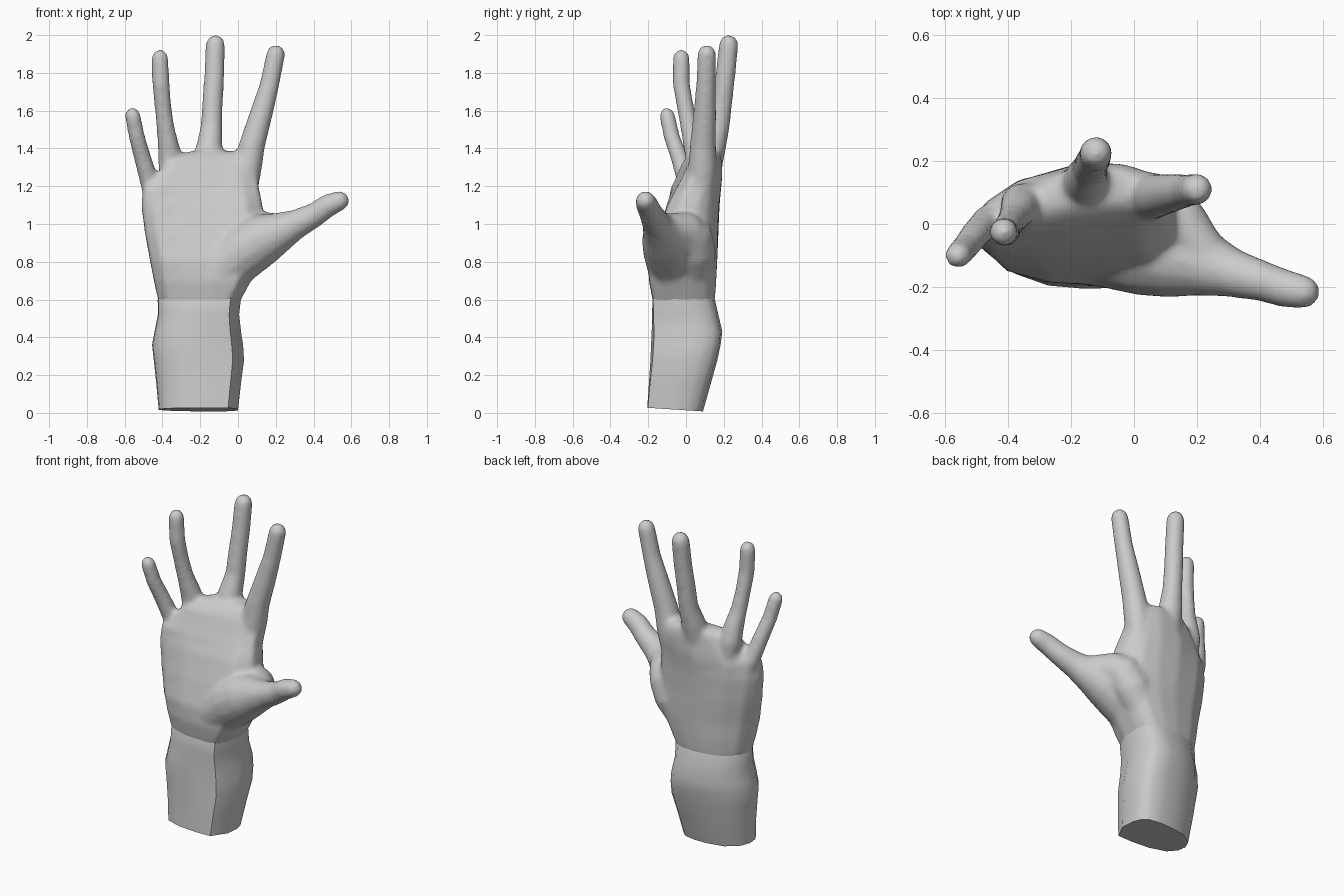
import bpy, bmesh, math
from mathutils import Vector

if "Cube" in bpy.data.objects:
    bpy.data.objects.remove(bpy.data.objects["Cube"])

skin = bpy.data.materials.new("plain grey")
skin.diffuse_color = (0.6, 0.6, 0.6, 1)
skin.use_nodes = True
skin.node_tree.nodes["Principled BSDF"].inputs["Base Color"].default_value = skin.diffuse_color


def skin_rings(bm, rings, cap_start=True, cap_end=True):
    """Bridge a list of point rings with quads."""
    loops = [[bm.verts.new(p) for p in ring] for ring in rings]
    n = len(loops[0])
    for a, b in zip(loops, loops[1:]):
        for i in range(n):
            j = (i + 1) % n
            bm.faces.new((a[i], a[j], b[j], b[i]))
    if cap_start:
        bm.faces.new(loops[0][::-1])
    if cap_end:
        bm.faces.new(loops[-1])


def section(outline, z, xl, xr, yf, yb, tilt=0, arch=0):
    """Unit outline fitted to a box, then tilted and arched across x."""
    cx, cy, hx, hy = (xl + xr) / 2, (yf + yb) / 2, (xr - xl) / 2, (yb - yf) / 2
    return [Vector((cx + u * hx, cy + v * hy + tilt * u - arch * u * u, z))
            for u, v in outline]


def finger(bm, path, sides=14):
    """Tube through (x, y, z, radius) points with a domed tip."""
    pts = [Vector(p[:3]) for p in path]
    rad = [p[3] for p in path]
    end = (pts[-1] - pts[-2]).normalized()
    tip, r = pts[-1].copy(), rad[-1]
    for deg in (30, 55, 78):
        a = math.radians(deg)
        pts.append(tip + end * r * math.sin(a))
        rad.append(r * math.cos(a))
    rings = []
    for i, p in enumerate(pts):
        d = (pts[min(i + 1, len(pts) - 1)] - pts[max(i - 1, 0)]).normalized()
        s = Vector((0, 1, 0)).cross(d).normalized()
        t = d.cross(s)
        rings.append([p + rad[i] * (s * math.cos(k) + t * math.sin(k))
                      for k in (2 * math.pi * j / sides for j in range(sides))])
    skin_rings(bm, rings)


def make_object(name, bm):
    bmesh.ops.recalc_face_normals(bm, faces=bm.faces)
    me = bpy.data.meshes.new(name)
    bm.to_mesh(me)
    bm.free()
    me.materials.append(skin)
    ob = bpy.data.objects.new(name, me)
    bpy.context.collection.objects.link(ob)
    return ob


# Forearm: one crisp front edge, full back corner, tucked into the hand
arm_outline = [(-.98, -.3), (-.79, -.68), (-.3, -.93), (.25, -1), (.75, -.98),
               (1, -.3), (1, .35), (.93, .7), (.76, .92), (.4, 1), (0, .98),
               (-.5, .85), (-.86, .5), (-1, .1)]
bm = bmesh.new()
arm_rings = [section(arm_outline, *s) for s in (
    (.008, -.42, .0, -.205, .09),
    (.15, -.432, .015, -.198, .128, .005),
    (.28, -.446, .032, -.192, .16, .015),
    (.36, -.455, .027, -.19, .175, .02),
    (.43, -.442, .016, -.186, .185, .018),
    (.52, -.424, .006, -.182, .168, .008),
    (.60, -.425, .015, -.177, .153),
    (.68, -.39, .01, -.14, .12))]
for p in arm_rings[0]:
    p.z += (.09 - p.y) * .065
skin_rings(bm, arm_rings)
forearm = make_object("forearm", bm)
bpy.context.view_layer.objects.active = forearm
forearm.select_set(True)
bpy.ops.object.shade_smooth_by_angle(angle=math.radians(50))


def palm_outline(w):
    """Forearm outline blended towards a squarish oval."""
    out = []
    for u, v in arm_outline:
        a = math.atan2(v, u)
        c, s = math.cos(a), math.sin(a)
        ou = math.copysign(abs(c) ** .8, c)
        ov = math.copysign(abs(s) ** .8, s)
        out.append((u + (ou - u) * w, v + (ov - v) * w))
    return out


# Palm: cupped towards the front, sloping down to the little finger
bm = bmesh.new()
skin_rings(bm, [section(palm_outline(w), *s) for w, s in (
    (0, (.54, -.40, -.015, -.16, .14)),
    (0, (.60, -.425, .015, -.178, .153)),
    (.1, (.70, -.447, .07, -.197, .162, 0, .005)),
    (.2, (.80, -.467, .12, -.195, .167, .005, .012)),
    (.4, (.95, -.495, .14, -.15, .174, .005, .03)),
    (.5, (1.10, -.515, .135, -.10, .18, .015, .045)),
    (.7, (1.19, -.505, .118, -.06, .187, .03, .055)),
    (.8, (1.24, -.45, .112, -.035, .192, .03, .05)),
    (.8, (1.32, -.385, .09, .0, .192, .03, .045)),
    (.8, (1.36, -.33, .05, .03, .185, .02, .03)),
    (.8, (1.385, -.26, .0, .06, .17, .015, .02)))])

# Four fingers, the thumb, and the web behind the thumb
for path in (
    [(-.425, .01, 1.06, .05), (-.462, .01, 1.2, .052), (-.505, -.035, 1.35, .047),
     (-.535, -.075, 1.46, .044), (-.558, -.1, 1.575, .043)],
    [(-.33, .07, 1.12, .06), (-.358, .065, 1.32, .066), (-.366, .047, 1.4, .06),
     (-.382, .02, 1.5, .049), (-.395, .0, 1.6, .046),
     (-.408, -.025, 1.74, .047), (-.413, -.025, 1.88, .046)],
    [(-.16, .09, 1.15, .07), (-.153, .14, 1.4, .072), (-.14, .175, 1.52, .058),
     (-.135, .19, 1.64, .056), (-.125, .21, 1.8, .054), (-.12, .226, 1.95, .053)],
    [(.02, .075, 1.1, .07), (.05, .088, 1.3, .078), (.075, .09, 1.42, .07),
     (.128, .1, 1.6, .061), (.165, .105, 1.73, .053), (.2, .11, 1.9, .051)],
    [(-.1, -.055, .75, .145), (.04, -.08, .865, .15), (.14, -.1, .925, .138),
     (.22, -.125, .957, .108), (.31, -.155, 1.0, .079), (.41, -.182, 1.05, .065),
     (.48, -.205, 1.10, .061), (.535, -.215, 1.122, .055)],
    [(-.04, .045, .72, .095), (.05, .045, .85, .115), (.1, .025, .94, .115),
     (.15, -.015, .97, .1), (.21, -.07, .985, .075)],
):
    finger(bm, path)

hand = make_object("hand", bm)

# Fuse the overlapping volumes into one soft skin
fuse = hand.modifiers.new("fuse", 'REMESH')
fuse.mode = 'VOXEL'
fuse.voxel_size = .013
fuse.use_smooth_shade = True
soften = hand.modifiers.new("soften", 'SMOOTH')
soften.factor = .5
soften.iterations = 14
